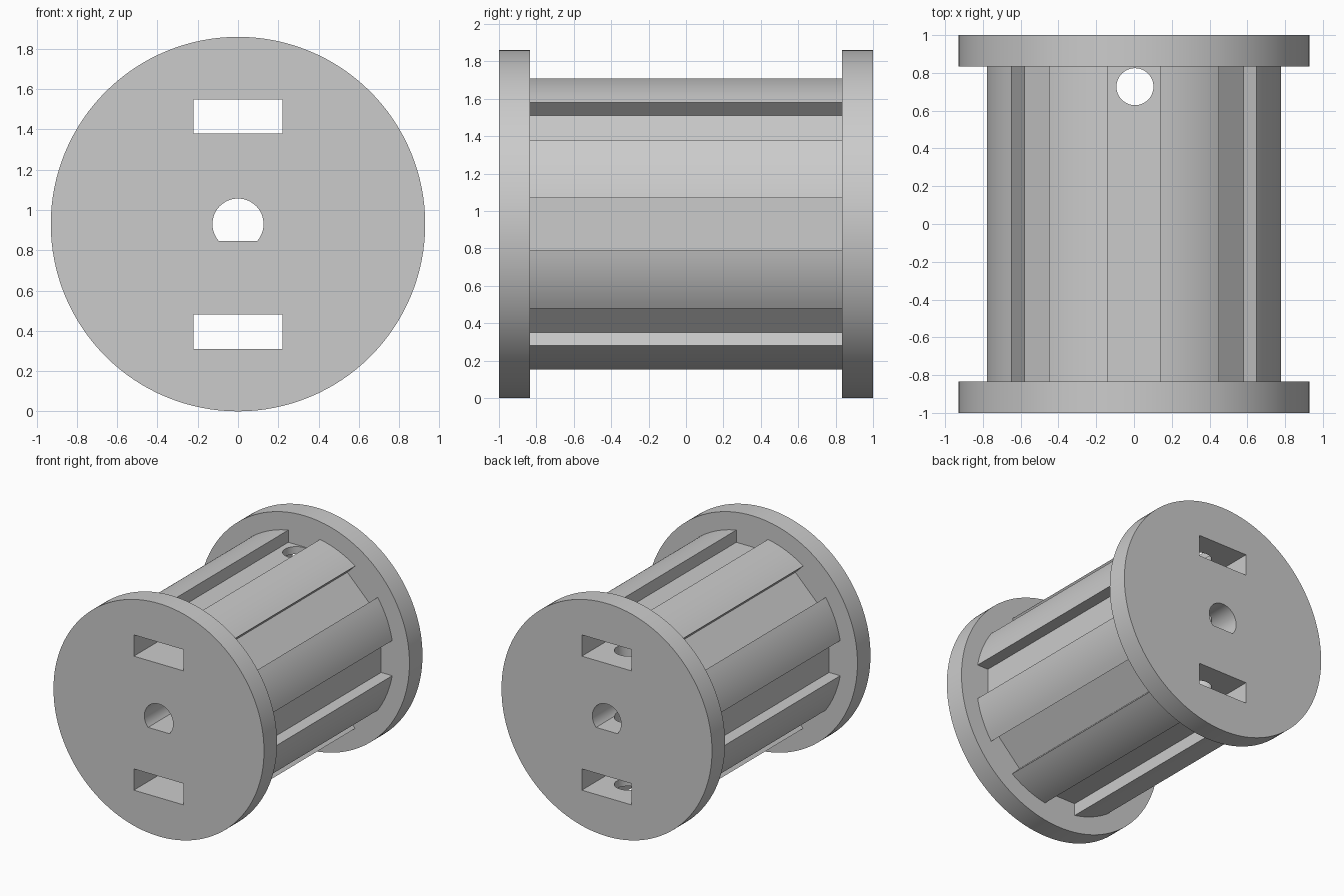
import bpy
import bmesh
from math import asin, atan2, cos, pi, radians, sin, sqrt, tau
from mathutils import Matrix

AXIS_Z = 0.93          # height of the spool axis
FLANGE_R = 0.93
HUB_R = 0.79
FLOOR = 0.68           # distance of groove floors from the axis
GROOVE = 0.14          # half width of a groove
INNER = 0.835          # inner face of the flanges

if "Cube" in bpy.data.objects:
    bpy.data.objects.remove(bpy.data.objects["Cube"], do_unlink=True)

grey = bpy.data.materials.new("plain grey")
grey.use_nodes = True
colour = (0.6, 0.6, 0.6, 1)
grey.diffuse_color = colour
grey.node_tree.nodes["Principled BSDF"].inputs["Base Color"].default_value = colour


def arc(radius, start, end, steps):
    return [(radius * cos(start + (end - start) * i / steps),
             radius * sin(start + (end - start) * i / steps))
            for i in range(steps + 1)]


def prism(name, profile, front, back):
    """Extrude a profile, given around the spool axis, from front to back."""
    bm = bmesh.new()
    face = bm.faces.new([bm.verts.new((x, front, z + AXIS_Z)) for x, z in profile])
    made = bmesh.ops.extrude_face_region(bm, geom=[face])["geom"]
    bmesh.ops.translate(bm, vec=(0, back - front, 0),
                        verts=[v for v in made if isinstance(v, bmesh.types.BMVert)])
    return finish(name, bm)


def finish(name, bm):
    bmesh.ops.recalc_face_normals(bm, faces=bm.faces)
    mesh = bpy.data.meshes.new(name)
    bm.to_mesh(mesh)
    bm.free()
    mesh.materials.append(grey)
    obj = bpy.data.objects.new(name, mesh)
    bpy.context.collection.objects.link(obj)
    return obj


def cut(obj, cutters):
    bpy.context.view_layer.objects.active = obj
    for cutter in cutters:
        mod = obj.modifiers.new(cutter.name, "BOOLEAN")
        mod.operation = "DIFFERENCE"
        mod.solver = "EXACT"
        mod.object = cutter
        bpy.ops.object.modifier_apply(modifier=mod.name)


# Grooved hub: eight flat-floored grooves between eight curved ribs
hub_profile = []
rim = sqrt(HUB_R ** 2 - GROOVE ** 2)
half_angle = atan2(GROOVE, rim)
for i in range(8):
    a = i * pi / 4
    for side in (-GROOVE, GROOVE):
        hub_profile.append((FLOOR * cos(a) - side * sin(a),
                            FLOOR * sin(a) + side * cos(a)))
    hub_profile += arc(HUB_R, a + half_angle, a + pi / 4 - half_angle, 10)
hub = prism("grooved_hub", hub_profile, -INNER, INNER)

# End flanges
disc = arc(FLANGE_R, 0, tau, 128)[:-1]
front_flange = prism("front_flange", disc, -1, -INNER)
back_flange = prism("back_flange", disc, INNER, 1)

# Cutters: D-shaped shaft hole, two rectangular slots, vertical bore
flat = asin(0.085 / 0.127)
shaft = prism("shaft_cutter", arc(0.127, -flat, pi + flat, 40), -1.2, 1.2)
slots = [prism("slot_cutter", [(-0.22, s * 0.45), (0.22, s * 0.45),
                               (0.22, s * 0.62), (-0.22, s * 0.62)], -1.2, 1.2)
         for s in (-1, 1)]
bm = bmesh.new()
bmesh.ops.create_cone(bm, cap_ends=True, segments=48, radius1=0.098, radius2=0.098,
                      depth=2.4, matrix=Matrix.Translation((0.005, 0.727, AXIS_Z)))
bore = finish("bore_cutter", bm)

cut(hub, [shaft, *slots, bore])
for flange in (front_flange, back_flange):
    cut(flange, [shaft, *slots])
for helper in (shaft, *slots, bore):
    bpy.data.objects.remove(helper, do_unlink=True)

# Smooth curved walls, keep edges crisp
bpy.ops.object.select_all(action="DESELECT")
for obj in (hub, front_flange, back_flange):
    obj.select_set(True)
bpy.context.view_layer.objects.active = hub
bpy.ops.object.shade_smooth_by_angle(angle=radians(20))
